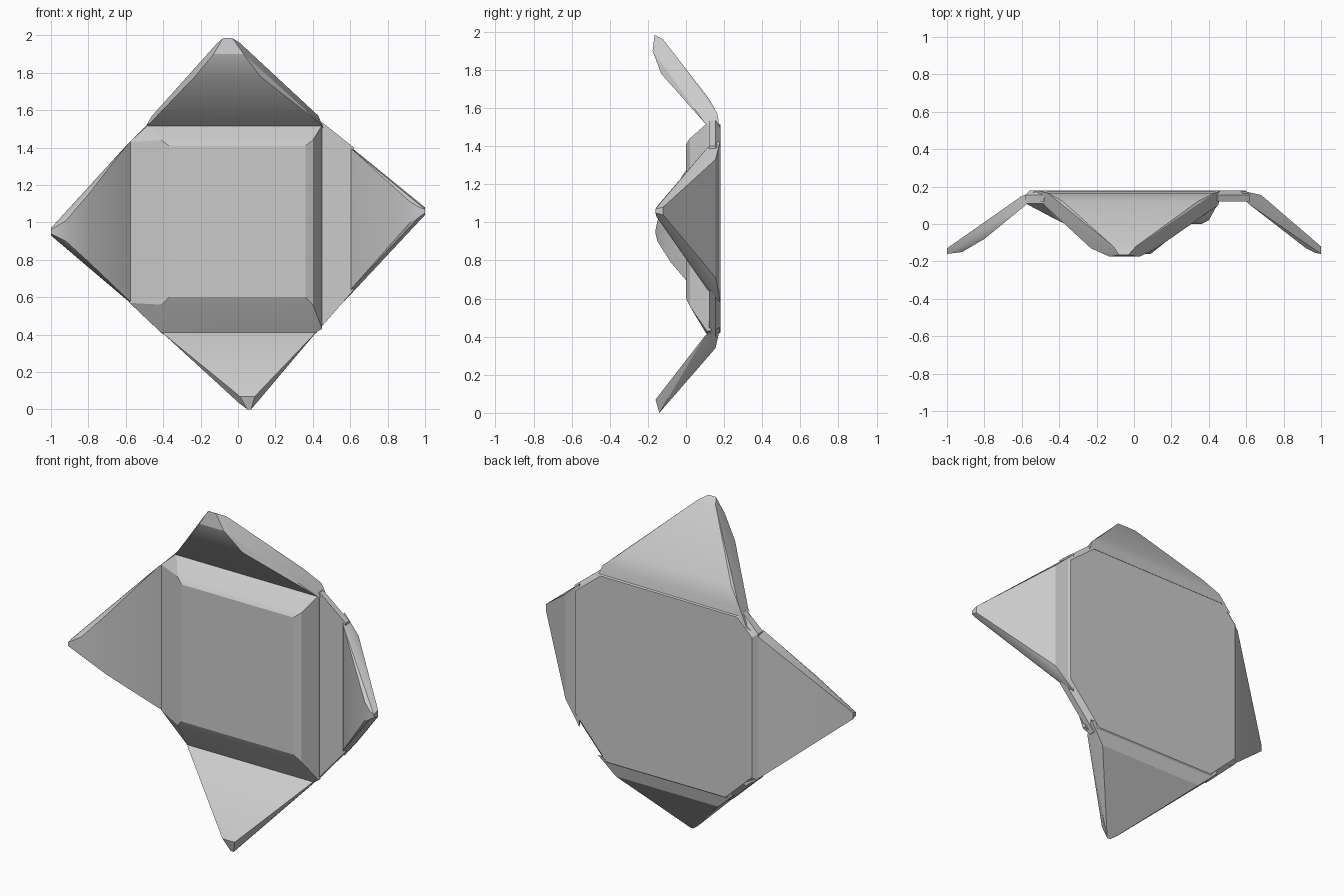
import bpy, bmesh, math
from mathutils import Vector

if "Cube" in bpy.data.objects:
    bpy.data.objects.remove(bpy.data.objects["Cube"])


def hull(name, points):
    """Solid convex part wrapped around a few guide points."""
    bm = bmesh.new()
    for p in points:
        bm.verts.new(Vector(p))
    res = bmesh.ops.convex_hull(bm, input=bm.verts[:])
    loose = {g for g in res["geom_interior"] + res["geom_unused"]
             if isinstance(g, bmesh.types.BMVert)}
    bmesh.ops.delete(bm, geom=list(loose), context='VERTS')
    bmesh.ops.dissolve_limit(bm, angle_limit=math.radians(2),
                             verts=bm.verts[:], edges=bm.edges[:])
    bmesh.ops.recalc_face_normals(bm, faces=bm.faces[:])
    me = bpy.data.meshes.new(name)
    bm.to_mesh(me)
    bm.free()
    ob = bpy.data.objects.new(name, me)
    bpy.context.collection.objects.link(ob)
    bpy.context.view_layer.objects.active = ob
    ob.select_set(True)
    bpy.ops.object.shade_smooth_by_angle(angle=math.radians(25))
    ob.select_set(False)


def flap(name, axis, rows):
    """Folded flap; each row is (distance along axis, y, low side, high side)."""
    pts = []
    for d, y, lo, hi in rows:
        for s in (lo, hi):
            pts.append((d, y, s) if axis == 'x' else (s, y, d))
    hull(name, pts)


# back sheet with slightly rounded rear edge
sheet = [(-.58, .57), (-.40, .40), (.41, .40), (.62, .64),
         (.62, 1.40), (.45, 1.535), (-.48, 1.53), (-.58, 1.43)]
hull("back_sheet",
     [(x, y, z) for y in (.12, .155) for x, z in sheet] +
     [(x * .96, .18, .97 + (z - .97) * .96) for x, z in sheet])

# raised centre panel with chamfered sides
base = [(-.58, .57), (-.41, .41), (.41, .41), (.45, .43),
        (.45, 1.52), (-.48, 1.52), (-.58, 1.43)]
hull("centre_panel",
     [(x, y, z) for y in (.11, .13) for x, z in base] +
     [(x, .02, z) for x in (-.41, .40) for z in (.56, 1.44)] +
     [(x, .0, z) for x in (-.37, .36) for z in (.60, 1.41)])

# four flaps folded forward
flap("left_flap", 'x', [
    (-.51, .18, .52, 1.47), (-.60, .15, .59, 1.40), (-.58, .10, .58, 1.43),
    (-.80, -.08, .79, 1.15), (-.92, -.15, .90, 1.01),
    (-1.0, -.16, .94, .96), (-1.0, -.13, .93, .97)])

flap("right_flap", 'x', [
    (.57, .18, .58, 1.43), (.68, .155, .71, 1.33), (.61, .11, .65, 1.39),
    (.92, -.13, 1.00, 1.11), (.97, -.155, 1.03, 1.08),
    (1.0, -.16, 1.05, 1.07), (1.0, -.12, 1.04, 1.08)])

flap("top_flap", 'z', [
    (1.47, .18, -.52, .47), (1.57, .165, -.46, .43), (1.65, .12, -.38, .34),
    (1.52, .10, -.48, .45), (1.78, -.13, -.23, .12), (1.90, -.175, -.13, .03),
    (1.985, -.165, -.08, -.03), (1.96, -.12, -.11, .01)])

flap("bottom_flap", 'z', [
    (.45, .18, -.44, .45), (.34, .155, -.32, .35), (.405, .10, -.40, .41),
    (.07, -.16, .01, .09), (.0, -.14, .05, .07), (.03, -.12, .01, .09)])
